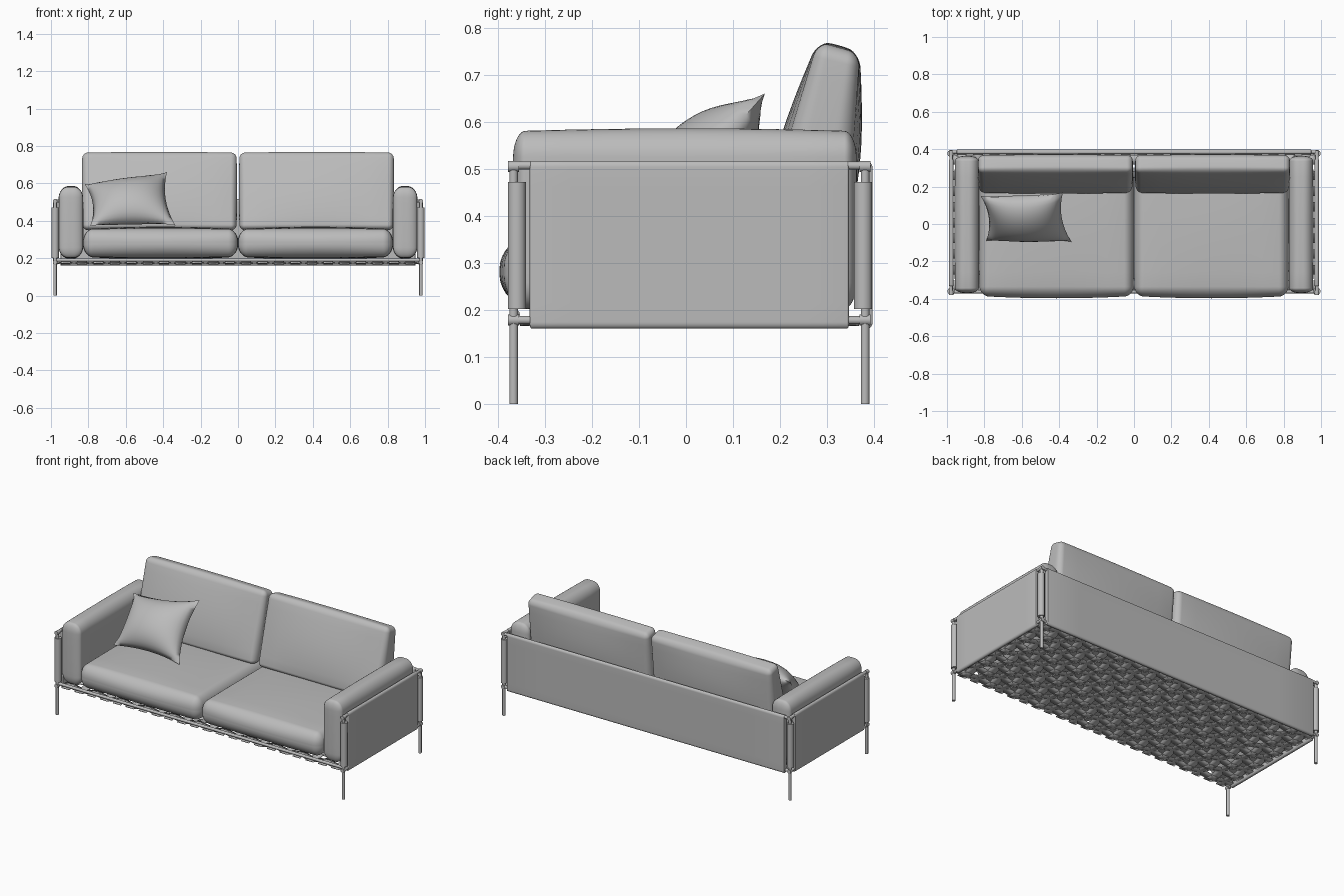
import bpy, bmesh, math
from mathutils import Vector

old = bpy.data.objects.get("Cube")
if old:
    bpy.data.objects.remove(old)

grey = bpy.data.materials.new("warm_grey")
grey.use_nodes = True
tone = (0.5, 0.5, 0.5, 1)
grey.diffuse_color = tone
grey.node_tree.nodes["Principled BSDF"].inputs["Base Color"].default_value = tone


def finish(name, bm, angle=50):
    bmesh.ops.recalc_face_normals(bm, faces=bm.faces)
    mesh = bpy.data.meshes.new(name)
    bm.to_mesh(mesh)
    bm.free()
    mesh.materials.append(grey)
    ob = bpy.data.objects.new(name, mesh)
    bpy.context.scene.collection.objects.link(ob)
    bpy.ops.object.select_all(action='DESELECT')
    ob.select_set(True)
    bpy.context.view_layer.objects.active = ob
    bpy.ops.object.shade_smooth_by_angle(angle=math.radians(angle))
    return ob


def soft_box(name, lo, hi, radii, puff=(0, 0, 0), shape=None):
    """Box with elliptical rounding, puffed faces and an optional reshaping."""
    lo, hi = Vector(lo), Vector(hi)
    mid, half = (lo + hi) / 2, (hi - lo) / 2
    bm = bmesh.new()
    bmesh.ops.create_cube(bm, size=2)
    bmesh.ops.subdivide_edges(bm, edges=bm.edges[:], cuts=15, use_grid_fill=True)
    for v in bm.verts:
        inner, d = Vector(), Vector()
        for i in range(3):
            h, r, t = half[i], radii[i], v.co[i]
            s, a = math.copysign(1, t), abs(t)
            if a > 0.5:     # outer grid lines fall inside the rounded rim
                inner[i] = s * (h - r)
                d[i] = s * math.tan((a - 0.5) * math.pi / 2)
            else:
                inner[i] = t * 2 * (h - r)
        d.normalize()
        p = Vector([inner[i] + d[i] * radii[i] for i in range(3)])
        u = [p[i] / half[i] for i in range(3)]
        for i in range(3):
            j, k = (i + 1) % 3, (i + 2) % 3
            p[i] += puff[i] * u[i] * (1 - u[j] ** 2) * (1 - u[k] ** 2)
        v.co = shape(p + mid) if shape else p + mid
    return finish(name, bm)


def tube(name, points, radius):
    curve = bpy.data.curves.new(name, 'CURVE')
    curve.dimensions = '3D'
    curve.bevel_depth = radius
    curve.bevel_resolution = 3
    curve.use_fill_caps = True
    spline = curve.splines.new('POLY')
    spline.points.add(len(points) - 1)
    for pt, co in zip(spline.points, points):
        pt.co = (*co, 1)
    temp = bpy.data.objects.new(name, curve)
    bm = bmesh.new()
    bm.from_mesh(temp.to_mesh())
    temp.to_mesh_clear()
    bpy.data.objects.remove(temp)
    return finish(name, bm)


def lean(p):
    """Wedge the back cushion: wide at the seat, narrow and tilted on top."""
    t = (p.z - 0.35) / 0.41
    s = (p.y - 0.16) / 0.17
    front, back = 0.16 + 0.12 * t, 0.335 + 0.035 * t
    return Vector((p.x, front + (back - front) * s, p.z - 0.025 * s * t + 0.01 * t))


# Cushions, arms, side slings and legs
for side, s in (("left", 1), ("right", -1)):
    def span(a, b):
        return (a, b) if s > 0 else (-b, -a)

    x0, x1 = span(0.003, 0.825)
    soft_box(side + "_seat_cushion", (x0, -0.385, 0.207), (x1, 0.34, 0.355),
             (0.05, 0.05, 0.065), (0.004, 0.012, 0.014))
    x0, x1 = span(0.008, 0.832)
    soft_box(side + "_back_cushion", (x0, 0.16, 0.35), (x1, 0.33, 0.76),
             (0.03, 0.045, 0.03), (0.003, 0.026, 0.005), lean)
    x0, x1 = span(0.83, 0.957)
    soft_box(side + "_arm_cushion", (x0, -0.367, 0.203), (x1, 0.362, 0.58),
             (0.05, 0.025, 0.055), (0.004, 0.002, 0.006))
    x0, x1 = span(0.965, 0.989)
    soft_box(side + "_sling", (x0, -0.333, 0.16), (x1, 0.347, 0.517),
             (0.01, 0.004, 0.014))
    x = 0.978 * s
    for end, y, ys in (("front", -0.367, -0.36), ("back", 0.381, 0.377)):
        tube(f"{side}_{end}_leg", [(x, y, 0), (x, y, 0.512)], 0.0095)
        tube(f"{side}_{end}_sleeve", [(x, ys, 0.202), (x, ys, 0.472)], 0.02)
        for z in (0.178, 0.505):
            tube(f"{side}_{end}_joint", [(x, y - 0.012, z), (x, y + 0.012, z)], 0.012)
    for level, z in (("top", 0.507), ("bottom", 0.178)):
        tube(f"{side}_{level}_rail", [(x, -0.367, z), (x, 0.37, z), (x, 0.385, z - 0.006)], 0.009)

# Back sling and cross rails
soft_box("back_sling", (-0.95, 0.373, 0.16), (0.95, 0.397, 0.515), (0.004, 0.01, 0.014))
for name, y, z in (("back_top_rail", 0.385, 0.505), ("back_bottom_rail", 0.381, 0.178),
                   ("front_bottom_rail", -0.362, 0.19)):
    tube(name, [(-0.977, y, z), (0.977, y, z)], 0.009)

# Woven webbing under the seat
COLS, ROWS, STEPS = 22, 9, 4
X0, X1, Y0, Y1 = -0.965, 0.965, -0.37, 0.385
DX, DY = (X1 - X0) / COLS, (Y1 - Y0) / ROWS


def webbing(name, count, crossings, place, width):
    bm = bmesh.new()
    for n in range(count):
        prev = None
        for k in range(crossings * STEPS + 1):
            c = k / STEPS
            z = 0.174 + 0.006 * math.sin(math.pi * c) * (-1) ** n
            pair = [bm.verts.new((*place(c, n + 0.5 + w), z)) for w in (-width / 2, width / 2)]
            if prev:
                bm.faces.new((prev[0], prev[1], pair[1], pair[0]))
            prev = pair
    ob = finish(name, bm)
    solid = ob.modifiers.new("thickness", 'SOLIDIFY')
    solid.thickness = 0.005
    solid.offset = 0


webbing("long_webbing", ROWS, COLS, lambda c, n: (X0 + c * DX, Y0 + n * DY), 0.6)
webbing("cross_webbing", COLS, ROWS, lambda c, n: (X0 + n * DX, Y0 + c * DY), 0.6)

# Throw pillow: two puffed sheets sharing a pinched rim
TL, TR = Vector((-0.82, 0.15, 0.595)), Vector((-0.38, 0.168, 0.66))
BL, BR = Vector((-0.79, -0.09, 0.372)), Vector((-0.335, -0.095, 0.375))
normal = (TR - BL).cross(TL - BR).normalized()
if normal.y > 0:
    normal.negate()
bm = bmesh.new()
N = 20
for face in (1, -0.75):
    grid = []
    for i in range(N + 1):
        row = []
        for j in range(N + 1):
            u, v = 2 * i / N - 1, 2 * j / N - 1
            a = u * (1 - 0.13 * (1 - v * v) * abs(u))
            b = v * (1 - 0.13 * (1 - u * u) * abs(v))
            low = BL.lerp(BR, (a + 1) / 2)
            high = TL.lerp(TR, (a + 1) / 2)
            puff = 0.1 * ((1 - u * u) * (1 - v * v)) ** 0.6
            row.append(bm.verts.new(low.lerp(high, (b + 1) / 2) + normal * puff * face))
        grid.append(row)
    for i in range(N):
        for j in range(N):
            bm.faces.new((grid[i][j], grid[i + 1][j], grid[i + 1][j + 1], grid[i][j + 1]))
bmesh.ops.remove_doubles(bm, verts=bm.verts, dist=0.0005)
finish("throw_pillow", bm, 80)
